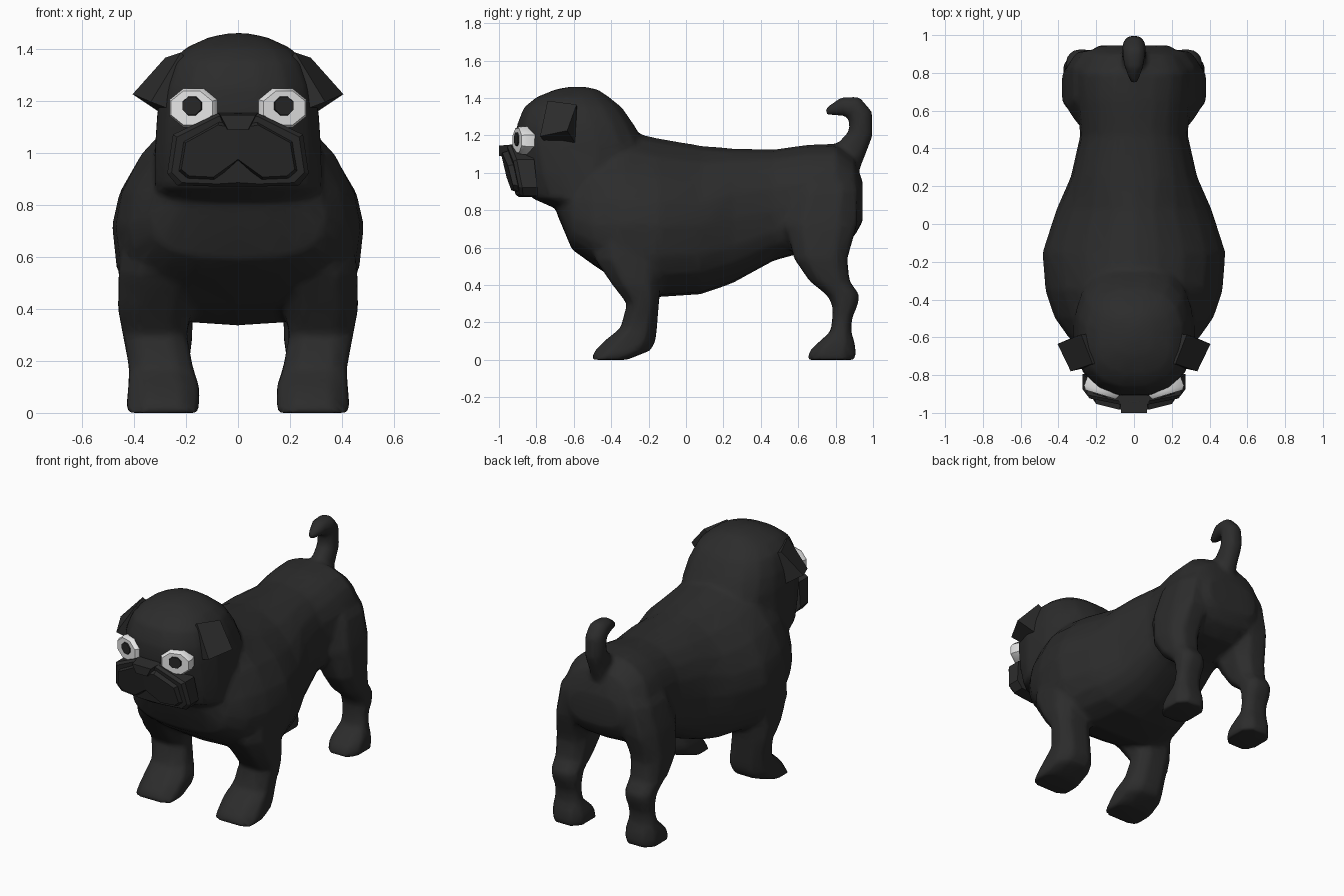
import bpy, bmesh, math
from mathutils import Vector

if "Cube" in bpy.data.objects:
    bpy.data.objects.remove(bpy.data.objects["Cube"])


def material(name, v):
    m = bpy.data.materials.new(name)
    m.diffuse_color = (v, v, v, 1)
    m.use_nodes = True
    m.node_tree.nodes["Principled BSDF"].inputs["Base Color"].default_value = m.diffuse_color
    return m


FUR = material("black fur", 0.025)
WHITE = material("eye white", 0.8)
PUPIL = material("pupil black", 0.02)


def skin(bm, rings):
    """Skin a list of closed rings and cap both ends."""
    vs = [[bm.verts.new(p) for p in r] for r in rings]
    n = len(rings[0])
    for a, b in zip(vs, vs[1:]):
        for i in range(n):
            j = (i + 1) % n
            bm.faces.new((a[i], a[j], b[j], b[i]))
    bm.faces.new(vs[0])
    bm.faces.new(vs[-1])


def finish(name, bm, mat, angle=60, mirror=False):
    bmesh.ops.recalc_face_normals(bm, faces=bm.faces)
    me = bpy.data.meshes.new(name)
    bm.to_mesh(me)
    bm.free()
    me.materials.append(mat)
    ob = bpy.data.objects.new(name, me)
    bpy.context.collection.objects.link(ob)
    bpy.ops.object.select_all(action='DESELECT')
    ob.select_set(True)
    bpy.context.view_layer.objects.active = ob
    bpy.ops.object.shade_smooth_by_angle(angle=math.radians(angle))
    if mirror:
        mod = ob.modifiers.new("mirror", 'MIRROR')
        mod.use_mirror_merge = False
    return ob


def loft(name, rings, mat=FUR, angle=60, mirror=False):
    bm = bmesh.new()
    skin(bm, rings)
    return finish(name, bm, mat, angle, mirror)


def unit_ring(n, low, high=None, shift=0.5):
    """Rounded-square outline; separate roundness for lower and upper half."""
    out = []
    for i in range(n):
        t = 2 * math.pi * (i + shift) / n
        c, s = math.cos(t), math.sin(t)
        p = (high or low) if s > 0 else low
        out.append((math.copysign(abs(c) ** (2 / p), c),
                    math.copysign(abs(s) ** (2 / p), s)))
    return out


def level(z, y0, y1, x0, x1, n=8, power=2.6):
    """Horizontal ring at height z filling the given y and x spans."""
    return [((x0 + x1) / 2 + (x1 - x0) / 2 * u, (y0 + y1) / 2 + (y1 - y0) / 2 * v, z)
            for u, v in unit_ring(n, power)]


coat = bmesh.new()

# Torso: rings along y (y, half width, bottom, widest height, top)
body = [(-0.69, .20, .78, .88, 1.0), (-0.61, .34, .59, .76, 1.1),
        (-0.50, .42, .51, .72, 1.19), (-0.35, .47, .41, .72, 1.23),
        (-0.15, .485, .335, .72, 1.185), (0.08, .41, .35, .72, 1.145),
        (0.25, .335, .41, .75, 1.13), (0.47, .285, .53, .80, 1.125),
        (0.65, .30, .58, .85, 1.15), (0.80, .30, .60, .88, 1.155),
        (0.90, .25, .66, .87, 1.08), (0.945, .19, .74, .84, .95)]
skin(coat, [[(w * u, y, zw + v * ((zt - zw) if v > 0 else (zw - zb)))
             for u, v in unit_ring(20, 2.8, 1.75 if y < .2 else 2.3, 0)]
            for y, w, zb, zw, zt in body])

# Head: rings up z (z, front, back, half width)
head = [(.80, -.68, -.35, .27), (.865, -.83, -.30, .325), (1.0, -.88, -.25, .325),
        (1.15, -.915, -.22, .315), (1.25, -.91, -.27, .30), (1.35, -.87, -.34, .262),
        (1.405, -.80, -.41, .20), (1.445, -.70, -.47, .11), (1.46, -.62, -.54, .03)]
skin(coat, [level(z, a, b, -w, w, 16, 2.5) for z, a, b, w in head])

# Legs: rings up z (z, front, back, inner x, outer x)
front_leg = [(0, -.515, -.31, .14, .44), (.05, -.495, -.18, .14, .435),
             (.10, -.445, -.155, .14, .43), (.17, -.355, -.15, .165, .425),
             (.30, -.32, -.14, .19, .45), (.40, -.40, -.13, .17, .47),
             (.54, -.50, -.10, .14, .468), (.75, -.50, -.10, .18, .44)]
hind_leg = [(0, .64, .915, .145, .38), (.05, .655, .915, .145, .38),
            (.10, .71, .905, .155, .375), (.15, .77, .885, .175, .36),
            (.22, .78, .89, .18, .355), (.29, .78, .92, .17, .36),
            (.345, .75, .935, .17, .365), (.42, .655, .88, .165, .375),
            (.54, .57, .87, .145, .39), (.72, .52, .925, .11, .37),
            (.90, .56, .93, .06, .33), (1.02, .60, .90, .05, .24)]
for rows in (front_leg, hind_leg):
    for s in (1, -1):
        skin(coat, [[(s * x, y, z) for x, y, z in level(*r)] for r in rows])

# Tail: curled path (y, z, radius), rings square to the path
tail = [(.82, 1.02, .11), (.89, 1.13, .083), (.935, 1.21, .068), (.933, 1.31, .068),
        (.90, 1.35, .066), (.84, 1.355, .055), (.745, 1.325, .02)]
rings = []
for i, (y, z, r) in enumerate(tail):
    a, b = tail[max(i - 1, 0)], tail[min(i + 1, len(tail) - 1)]
    t = Vector((0, b[0] - a[0], b[1] - a[1])).normalized()
    side = Vector((0, -t.z, t.y))
    rings.append([Vector((min(r, .066) * u, y, z)) + side * r * v
                  for u, v in unit_ring(8, 2.2)])
skin(coat, rings)

# Blend torso, head, legs and tail into one coarse smooth skin
dog = finish("body", coat, FUR, 180)
rm = dog.modifiers.new("blend", 'REMESH')
rm.mode = 'VOXEL'
rm.voxel_size = 0.016
rm.use_smooth_shade = True
sm = dog.modifiers.new("soften", 'SMOOTH')
sm.factor = 0.5
sm.iterations = 8
dec = dog.modifiers.new("coarsen", 'DECIMATE')
dec.ratio = 0.12

# Ears: folded flaps with a thick lower edge
loft("ears", [[(.22, -.74, 1.385), (.28, -.585, 1.365), (.405, -.635, 1.225), (.335, -.78, 1.195)],
              [(.17, -.74, 1.33), (.20, -.58, 1.32), (.30, -.59, 1.155), (.27, -.76, 1.17)]],
     angle=30, mirror=True)

# Muzzle: base block sloping back toward the chin
outline = [(0, 1.15), (.08, 1.15), (.25, 1.07), (.272, .92), (.235, .875), (.08, .87), (0, .87)]
rim = [(0, 1.14), (.075, 1.14), (.235, 1.06), (.255, .925), (.215, .885), (.08, .88), (0, .885)]


def face_ring(half, y, slope):
    pts = half + [(-x, z) for x, z in reversed(half[1:-1])]
    return [(x, y + slope * (1.1 - z) + abs(x) * 0.1, z) for x, z in pts]


loft("muzzle", [face_ring(outline, -.84, .1), face_ring(outline, -.935, .18),
                face_ring(rim, -.955, .20)], angle=25)

# Jowls: pads either side of the mouth notch
jowl = [(0, 1.11), (.07, 1.125), (.215, 1.045), (.235, .925), (.20, .895), (.09, .89), (0, .97)]
cx, cz = .12, 1.0
loft("jowls", [[(x, -.93 + .18 * (1.1 - z) + x * .1, z) for x, z in jowl],
               [(cx + (x - cx) * k if x else 0, -.985 + .2 * (1.1 - z) + x * .1,
                 cz + (z - cz) * k) for k in (.85,) for x, z in jowl]], angle=25, mirror=True)

# Nose: tapered block
loft("nose", [[(-.08, -.88, 1.155), (.08, -.88, 1.155), (.05, -.88, 1.08), (-.05, -.88, 1.08)],
              [(-.068, -1.0, 1.145), (.068, -1.0, 1.145), (.04, -1.0, 1.09), (-.04, -1.0, 1.09)]],
     angle=30)

# Eyes and pupils: shallow bulges turned slightly outward
TURN = math.radians(17)


def eye_part(name, mat, x, z, rows):
    rings = []
    for depth, rx, rz in rows:
        ring = []
        for k in range(8):
            t = math.pi * (k + .5) / 4
            px = rx * math.cos(t)
            ring.append((x + px * math.cos(TURN) + depth * math.sin(TURN),
                         -.83 + px * math.sin(TURN) - depth * math.cos(TURN),
                         z + rz * math.sin(t)))
        rings.append(ring)
    loft(name, rings, mat, 40, True)


eye_part("eye_whites", WHITE, .156, 1.172, [(0, .10, .08), (.055, .104, .081), (.076, .09, .07)])
eye_part("pupils", PUPIL, .154, 1.18, [(.074, .043, .04), (.083, .04, .037)])
